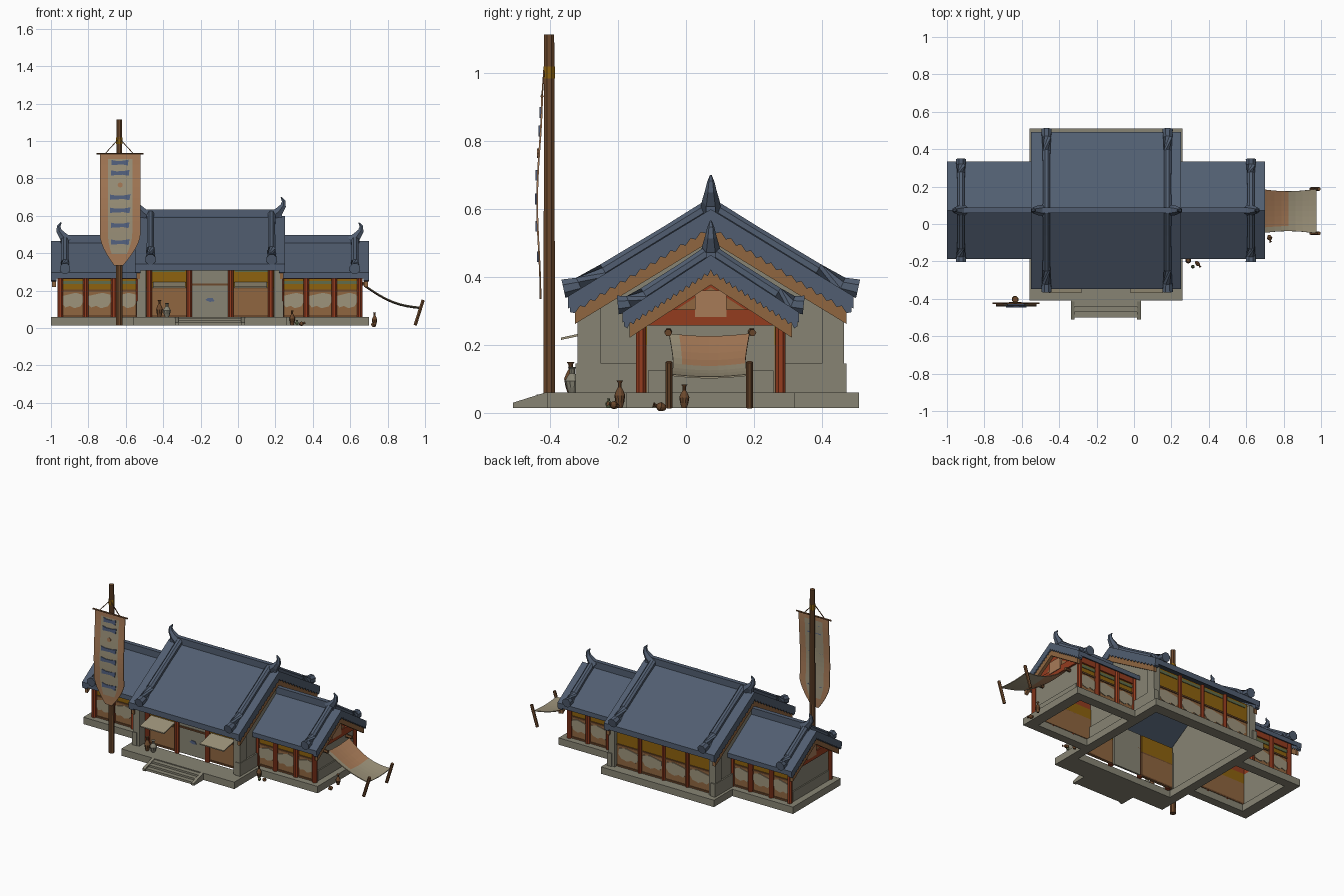
import bpy, bmesh, math
from mathutils import Vector

if "Cube" in bpy.data.objects:
    bpy.data.objects.remove(bpy.data.objects["Cube"])

def mat(name, r, g, b):
    m = bpy.data.materials.new(name)
    m.diffuse_color = tuple((c / 255) ** 2.2 for c in (r, g, b)) + (1,)
    m.use_nodes = True
    m.node_tree.nodes["Principled BSDF"].inputs["Base Color"].default_value = m.diffuse_color
    return m

SLATE = mat("slate_roof", 82, 94, 112)
STONE = mat("stone_plaster", 134, 131, 115)
RED = mat("red_timber", 146, 62, 36)
WOOD = mat("brown_wood", 108, 74, 48)
TAN = mat("tan_panel", 142, 102, 66)
OCHRE = mat("ochre_panel", 140, 98, 22)
PALE = mat("pale_cloth", 156, 146, 122)
PEACH = mat("peach_cloth", 166, 122, 88)
BLUE = mat("blue_paint", 84, 98, 128)
GREEN = mat("green_paint", 96, 108, 76)

CX, CY = -0.15, 0.073        # building axis and ridge line

def make(name, bm, *mats):
    bmesh.ops.recalc_face_normals(bm, faces=bm.faces[:])
    me = bpy.data.meshes.new(name)
    bm.to_mesh(me)
    bm.free()
    for m in mats:
        me.materials.append(m)
    ob = bpy.data.objects.new(name, me)
    bpy.context.collection.objects.link(ob)
    return ob

def prism(name, pts, axis, a, b, m):
    """Extrude a (y,z) profile along x, or an (x,z) profile along y."""
    bm = bmesh.new()
    pos = lambda p, t: (t, p[0], p[1]) if axis == 'x' else (p[0], t, p[1])
    A = [bm.verts.new(pos(p, a)) for p in pts]
    B = [bm.verts.new(pos(p, b)) for p in pts]
    bm.faces.new(A)
    bm.faces.new(B[::-1])
    for i in range(len(pts)):
        j = (i + 1) % len(pts)
        bm.faces.new((A[i], B[i], B[j], A[j]))
    return make(name, bm, m)

def box(name, x0, x1, y0, y1, z0, z1, m):
    return prism(name, [(y0, z0), (y1, z0), (y1, z1), (y0, z1)], 'x', x0, x1, m)

def tube(name, path, radii, sides, m):
    path = [Vector(p) for p in path]
    bm = bmesh.new()
    rings = []
    for i, p in enumerate(path):
        d = (path[min(i + 1, len(path) - 1)] - path[max(i - 1, 0)]).normalized()
        u = d.cross(Vector((0, 1, 0)) if abs(d.y) < 0.9 else Vector((1, 0, 0))).normalized()
        v = d.cross(u)
        ang = [math.tau * (k + 0.5) / sides for k in range(sides)]
        rings.append([bm.verts.new(p + radii[i] * (u * math.cos(t) + v * math.sin(t))) for t in ang])
    for r, s in zip(rings, rings[1:]):
        for k in range(sides):
            bm.faces.new((r[k], r[(k + 1) % sides], s[(k + 1) % sides], s[k]))
    bm.faces.new(rings[0])
    bm.faces.new(rings[-1])
    return make(name, bm, m)

def cloth(name, fn, nu, nv, mats, rule):
    bm = bmesh.new()
    g = [[bm.verts.new(fn(i / nu, j / nv)) for i in range(nu + 1)] for j in range(nv + 1)]
    for j in range(nv):
        for i in range(nu):
            f = bm.faces.new((g[j][i], g[j][i + 1], g[j + 1][i + 1], g[j + 1][i]))
            f.material_index = rule((i + .5) / nu, (j + .5) / nv)
    ob = make(name, bm, *mats)
    mod = ob.modifiers.new("thickness", 'SOLIDIFY')
    mod.thickness, mod.offset = 0.005, 0

def chevron(h, zr, s, t, teeth=0):
    """Gabled band of vertical thickness t, optionally with a toothed lower edge."""
    n = max(teeth, 1) * 2
    low = []
    for i in range(-n, n + 1):
        y = h * i / n
        low.append((CY + y, zr - s * abs(y) - t - (0.012 if teeth and i % 2 else 0)))
    return [(CY + h, zr - s * h), (CY, zr), (CY - h, zr - s * h)] + low

def roof(name, x0, x1, h, zr, s, t, ends, cap, rolls, fins):
    prism(name + "_slab", chevron(h, zr, s, t), 'x', x0, x1, SLATE)
    box(name + "_ridge_cap", cap[0], cap[1], CY - .014, CY + .014, zr - .03, zr + .034, SLATE)
    for x, d in ends:            # toothed tile edge and barge board
        prism(name + "_tile_edge", chevron(h - .005, zr - t, s, .014, 14), 'x', x, x - d * .03, SLATE)
        prism(name + "_barge_board", chevron(h - .02, zr - t - .006, s, .052), 'x', x - d * .006, x - d * .026, TAN)
    for x in rolls:              # flared descending ridges
        for d in (-1, 1):
            pts = [(x, CY + d * h * k, zr - s * h * k + .012) for k in (0, .3, .75, .92)]
            pts.append((x, CY + d * (h + .014), zr - s * h + .022))
            tube(name + "_descending_ridge", pts, [.022, .02, .022, .026, .03], 8, SLATE)
    for x, d in fins:            # horn finials
        p = [(-.03, .0), (.0, .025), (.022, .055), (.024, .08), (.01, .1)]
        tube(name + "_finial", [(x + d * a, CY, zr + b) for a, b in p], [.03, .026, .017, .011, .003], 6, SLATE)

# Roofs
roof("main_roof", CX - .4, CX + .4, .42, .6, .61, .036, [(CX - .4, -1), (CX + .4, 1)],
     (CX - .385, CX + .385), (-.468, .18), [(CX - .365, -1), (CX + .37, 1)])
for s in (-1, 1):
    a, b = sorted((CX + s * .385, CX + s * .85))
    e = CX + s * .85
    c = sorted((CX + s * .385, CX + s * .8))
    roof("wing_roof", a, b, .26, .465, .65, .03, [(e, s)], c, (CX + s * .775,), [(CX + s * .785, s)])

# Hollow platforms
def frame(name, X, Y, hx, hy):
    box(name + "_front", X[0], X[1], Y[0], hy[0], .015, .06, STONE)
    box(name + "_back", X[0], X[1], hy[1], Y[1], .015, .06, STONE)
    for p, q in ((X[0], hx[0]), (hx[1], X[1])):
        if q - p > .001:
            box(name + "_side", p, q, hy[0], hy[1], .015, .06, STONE)
frame("main_platform", (-.56, .26), (-.41, .51), (-.5, .2), (-.27, .44))
frame("left_platform", (-1, -.56), (-.175, .32), (-.93, -.56), (-.12, .26))
frame("right_platform", (.26, .7), (-.175, .32), (.26, .63), (-.12, .26))

# Front steps with sloping cheeks
for i in range(3):
    box("front_step", -.32, .02, -.5 + .03 * i, -.41, .015, .03 + .012 * i, STONE)
for x in (-.337, .017):
    prism("step_cheek", [(-.51, .015), (-.51, .03), (-.415, .06), (-.41, .06), (-.41, .015)], 'x', x, x + .02, STONE)

def bay(name, x0, x1, y, d, z1, z2, window=True):
    """Panelled wall bay; d is the outward y direction."""
    box(name + "_panel", x0, x1, y, y - d * .012, .06, z1, TAN)
    box(name + "_transom", x0, x1, y, y - d * .012, z1, z2, OCHRE)
    box(name + "_rail", x0, x1, y + d * .006, y - d * .012, z1 - .004, z1 + .006, WOOD)
    box(name + "_sill", x0, x1, y + d * .006, y - d * .012, .06, .07, WOOD)
    w, c = x1 - x0, (x0 + x1) / 2
    if window:
        p = [(-.4, .8), (-.42, .5), (-.3, .36), (-.12, .42), (.05, .33), (.3, .4), (.42, .6), (.38, .85), (.1, .92)]
        prism(name + "_paper_window", [(c + w * a, .06 + (z1 - .06) * b) for a, b in p], 'y', y, y + d * .004, PALE)
    box(name + "_green_stripe", c - w * .4, c + w * .4, y, y + d * .004, z2 - .03, z2 - .012, GREEN)

def post(x, y, top, r=.016):
    tube("red_post", [(x, y, .055), (x, y, top)], [r, r], 8, RED)

# Main hall
for s in (-1, 1):
    a, b = sorted((CX + s * .36, CX + s * .383))
    prism("main_gable_wall", [(-.31, .06), (-.31, .32), (CY, .556), (.455, .32), (.455, .06)], 'x', a, b, STONE)
    a, b = sorted((CX + s * .342, CX + s * .388))
    for y0, y1 in ((-.32, -.25), (.4, .465)):
        box("corner_pier", a, b, y0, y1, .06, .31, STONE)
    a, b = sorted((CX + s * .36, CX + s * .392))
    box("main_dado", a, b, -.325, .473, .06, .145, STONE)
    # front side bays with propped shutters
    a, b = sorted((CX + s * .11, CX + s * .345))
    bay("front_bay", a, b, -.25, -1, .215, .33, False)
    post(CX + s * .11, -.26, .33)
    post(CX + s * .325, -.26, .33)
    a, b = sorted((CX + s * .13, CX + s * .305))
    prism("propped_shutter", [(-.25, .24), (-.25, .247), (-.368, .222), (-.368, .215)], 'x', a, b, PALE)
box("entrance_curtain", CX - .1, CX + .1, -.25, -.238, .06, .235, STONE)
box("entrance_transom", CX - .1, CX + .1, -.25, -.238, .235, .33, STONE)
box("entrance_lintel", CX - .1, CX + .1, -.258, -.238, .228, .238, WOOD)
prism("curtain_patch", [(CX + a, .15 + b) for a, b in ((-.025, 0), (-.01, .012), (.015, .01), (.025, -.006), (0, -.01))],
      'y', -.25, -.254, BLUE)
for i in range(4):
    x = CX - .345 + .1725 * i
    bay("back_bay", x, x + .1725, .44, 1, .2, .325)
    if i:
        post(x, .445, .325, .012)

# Wings
for s in (-1, 1):
    offs = (.38, .515, .665, .8)
    for y, d in ((CY - .2, -1), (CY + .2, 1)):
        for p, q in zip(offs, offs[1:]):
            a, b = sorted((CX + s * p, CX + s * q))
            bay("wing_bay", a, b, y, d, .2, .265)
        for o in offs:
            post(CX + s * o, y + d * .006, .3)
        a, b = sorted((CX + s * .38, CX + s * .81))
        box("wing_beam", a, b, y - .01, y + .01, .262, .3, RED)
    e = CX + s * .8
    box("wing_end_wall", e, e - s * .014, CY - .2, CY + .2, .06, .262, STONE)
    box("wing_end_dado", e + s * .008, e, CY - .185, CY + .185, .06, .125, STONE)
    prism("wing_gable", [(CY - .2, .26), (CY - .2, .305), (CY, .432), (CY + .2, .305), (CY + .2, .26)],
          'x', e, e - s * .012, RED)
    box("gable_beam", e + s * .012, e, CY - .2, CY + .2, .258, .305, RED)
    prism("gable_panel", [(CY - .1, .305), (CY, .37), (CY + .1, .305)], 'x', e + s * .004, e, TAN)
    box("gable_plaque", e + s * .016, e, CY - .047, CY + .047, .283, .36, PEACH)

# Side awning on leaning poles
cloth("side_awning", lambda u, v: (.675 + .3 * v, -.05 + .237 * u + .012 * math.sin(math.pi * v) * (1 - 2 * u),
                                   .232 - .12 * v - .028 * math.sin(math.pi * v) - .008 * math.sin(math.pi * u)),
      8, 8, [PALE, PEACH], lambda u, v: int(.1 < u < .95 and v < .55))
for y in (-.05, .187):
    tube("awning_pole", [(.947, y, .015), (.99, y, .15)], [.01, .01], 6, WOOD)
    tube("awning_peg", [(.645, y * 1.03, .24), (.69, y * 1.05, .236)], [.011, .011], 6, WOOD)

# Banner on a tall pole
PX = -.635
tube("banner_pole", [(PX, -.403, .015), (PX, -.403, 1.115)], [.019, .016], 8, WOOD)
tube("pole_band", [(PX, -.403, .985), (PX, -.403, 1.02)], [.0185, .0185], 8, OCHRE)
tube("banner_crossbar", [(PX - .122, -.424, .933), (PX + .13, -.424, .933)], [.005, .005], 6, WOOD)
for d in (-1, 1):
    tube("banner_rope", [(PX + d * .075, -.424, .933), (PX, -.418, 1.015)], [.003, .003], 4, WOOD)
by = lambda z: -.424 - .012 * math.sin((.935 - z) * 5.2) ** 2 - .008 * (.935 - z)
def banner(u, v):
    z = .935 - .6 * v
    k = max(0, (v - .74) / .26)
    w = .108 * (1 - .78 * k ** 1.5)
    return (PX + .005 - .008 * k + w * (2 * u - 1), by(z), z)
cloth("banner_cloth", banner, 10, 20, [PEACH, PALE],
      lambda u, v: int(.2 < u < .8 and .05 < v < .9))
for z, w in ((.885, .045), (.83, .05), (.7, .055), (.63, .055), (.55, .05), (.46, .05)):
    p = [(-1, .014), (-.4, .008), (.4, .01), (1, .016), (.9, -.016), (.3, -.01), (-.4, -.012), (-1, -.014)]
    prism("banner_blue_patch", [(PX + .005 + w * a, z + b) for a, b in p], 'y', by(z) - .007, by(z) + .002, BLUE)
prism("banner_dot", [(PX + .005 + .014 * math.cos(t), .765 + .014 * math.sin(t)) for t in
                     [math.tau * k / 8 for k in range(8)]], 'y', by(.765) - .006, by(.765), PEACH)

# Clay vases
def vase(x, y, z, h, r, m=WOOD, lean=(0, 0, 1)):
    d = Vector(lean).normalized()
    prof = ((0, .5), (.2, .8), (.45, 1), (.62, .7), (.75, .35), (.92, .35), (1, .6))
    tube("clay_vase", [Vector((x, y, z)) + d * h * a for a, _ in prof], [r * b for _, b in prof], 10, m)
vase(-.42, -.34, .06, .09, .019)
vase(-.38, -.335, .06, .075, .022, STONE)
vase(.29, -.195, .015, .08, .016)
vase(.315, -.228, .015, .028, .01, GREEN)
vase(.33, -.2, .02, .04, .012, WOOD, (.5, -.6, .15))
vase(.73, -.005, .015, .068, .015)
vase(.722, -.06, .014, .038, .014, WOOD, (.2, -.9, .25))
